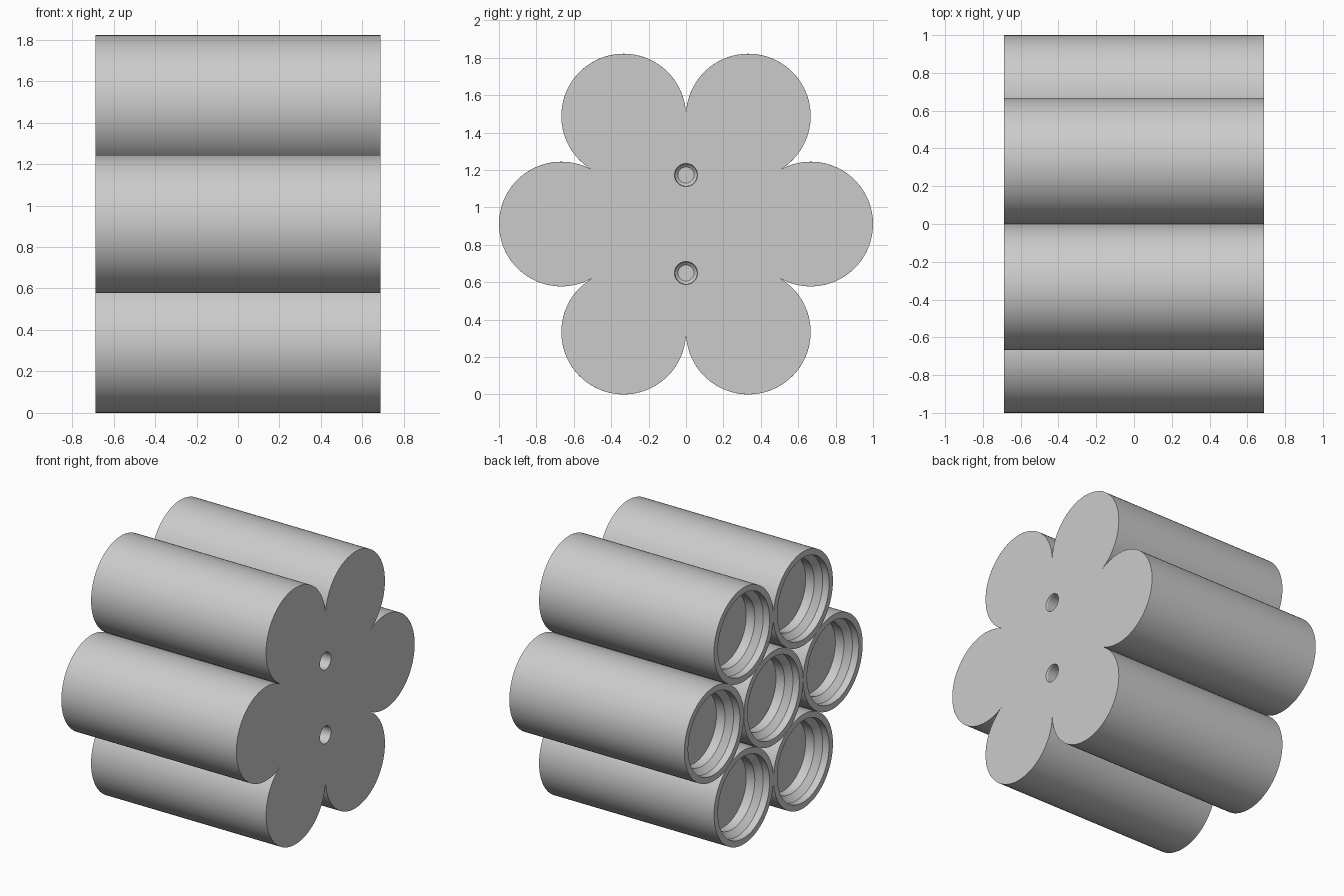
import bpy, bmesh
from math import sin, cos, pi, radians

if "Cube" in bpy.data.objects:
    bpy.data.objects.remove(bpy.data.objects["Cube"], do_unlink=True)

R = 1 / 3                 # tube radius
HALF = 0.687              # half of the length along x
MID_Z = R + 2 * R * sin(pi / 3)
PLATE = 0.3               # thickness of the solid end
SEG = 96

grey = bpy.data.materials.new("plain grey")
grey.use_nodes = True
colour = (0.6, 0.6, 0.6, 1)
grey.diffuse_color = colour
grey.node_tree.nodes["Principled BSDF"].inputs["Base Color"].default_value = colour


def finish(bm, name):
    bmesh.ops.recalc_face_normals(bm, faces=bm.faces)
    mesh = bpy.data.meshes.new(name)
    bm.to_mesh(mesh)
    bm.free()
    mesh.materials.append(grey)
    obj = bpy.data.objects.new(name, mesh)
    bpy.context.collection.objects.link(obj)
    return obj


def smooth(obj):
    bpy.ops.object.select_all(action="DESELECT")
    obj.select_set(True)
    bpy.context.view_layer.objects.active = obj
    bpy.ops.object.shade_smooth_by_angle(angle=radians(20))


def lathe(profile, y, z, seg):
    """Turn (x, radius) points about the x axis; the last ring gets a flat cap."""
    bm = bmesh.new()
    rings = []
    for x, r in profile:
        rings.append([bm.verts.new((x, y + r * cos(2 * pi * i / seg), z + r * sin(2 * pi * i / seg)))
                      for i in range(seg)])
    for a, b in zip(rings, rings[1:]):
        for i in range(seg):
            j = (i + 1) % seg
            bm.faces.new((a[i], a[j], b[j], b[i]))
    bm.faces.new(rings[-1])
    return bm


# Seven tubes, each with a socket that tapers inside the open end
socket = [(HALF, R), (-HALF, R), (-HALF, 0.29), (-HALF + 0.05, 0.29),
          (-HALF + 0.09, 0.252), (-HALF + 0.157, 0.252)]
centres = [(0, MID_Z)] + [(2 * R * cos(k * pi / 3), MID_Z + 2 * R * sin(k * pi / 3)) for k in range(6)]
for k, (y, z) in enumerate(centres):
    name = "centre_tube" if k == 0 else f"outer_tube_{k}"
    smooth(finish(lathe(socket, y, z, SEG), name))

# Solid end plate with a six-petal outline
bm = bmesh.new()
outline = []
arc = SEG * 2 // 3
for k, (y, z) in enumerate(centres[1:]):
    for i in range(arc):
        a = k * pi / 3 - 2 * pi / 3 + 2 * pi * i / SEG
        r = R - 0.0002
        outline.append(bm.verts.new((HALF, y + r * cos(a), z + r * sin(a))))
face = bm.faces.new(outline)
ext = bmesh.ops.extrude_face_region(bm, geom=[face])
moved = [v for v in ext["geom"] if isinstance(v, bmesh.types.BMVert)]
bmesh.ops.translate(bm, verts=moved, vec=(-PLATE, 0, 0))
plate = finish(bm, "end_plate")
smooth(plate)

# Two blind screw holes in the plate, with a chamfered mouth and a narrower end
for side, label in ((1, "upper"), (-1, "lower")):
    hole = [(HALF + 0.1, 0.062), (HALF, 0.062), (HALF - 0.01, 0.058),
            (HALF - 0.2, 0.058), (HALF - 0.215, 0.043)]
    bm = lathe(hole, 0, MID_Z + side * 0.262, 48)
    bmesh.ops.holes_fill(bm, edges=[e for e in bm.edges if e.is_boundary])
    cutter = finish(bm, f"{label}_hole_cutter")
    smooth(cutter)
    cutter.hide_render = True
    cutter.hide_set(True)
    cut = plate.modifiers.new(f"{label}_hole", "BOOLEAN")
    cut.operation = "DIFFERENCE"
    cut.solver = "EXACT"
    cut.object = cutter
